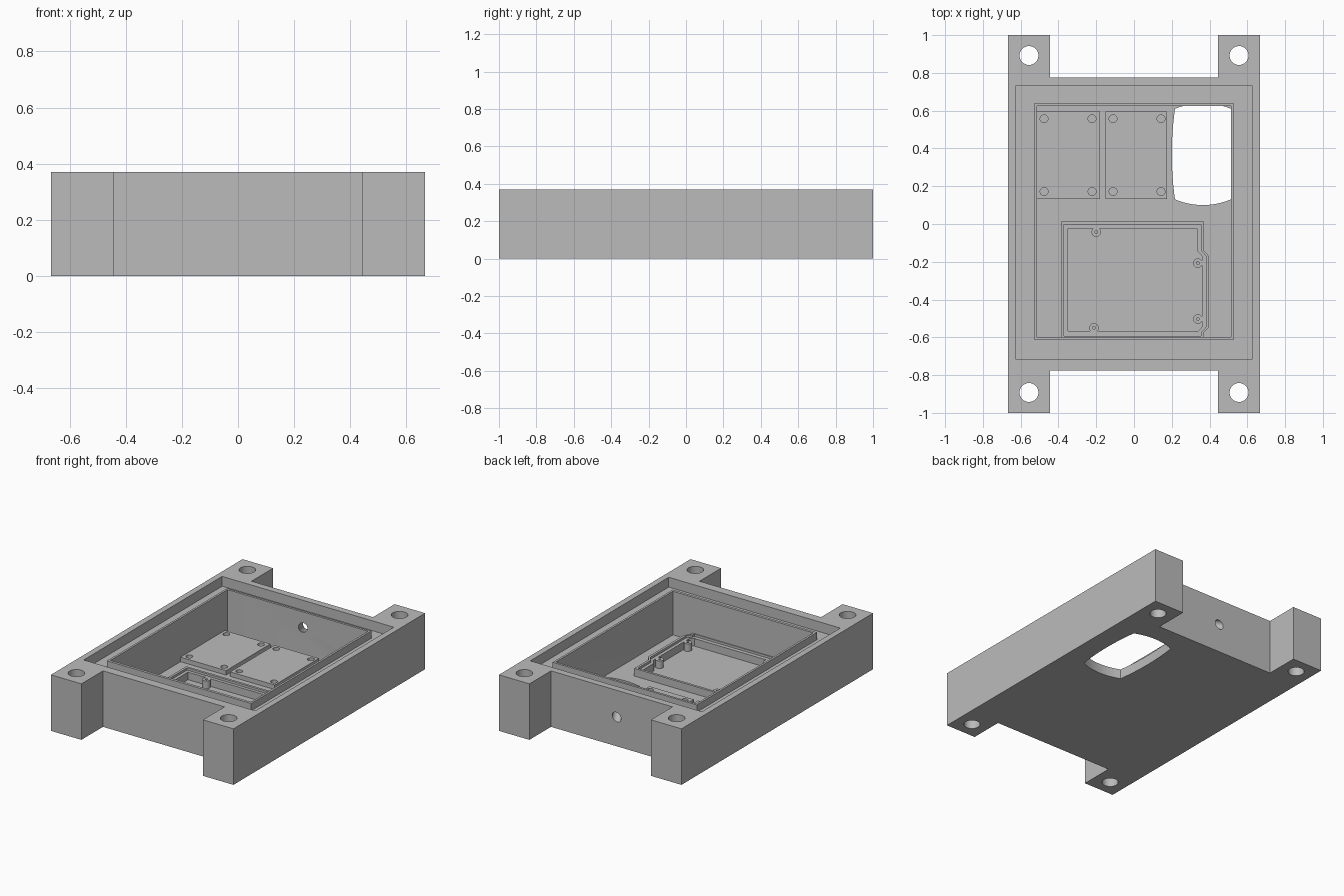
import bpy, bmesh, math
from mathutils import Vector

cube = bpy.data.objects.get("Cube")
if cube:
    bpy.data.objects.remove(cube, do_unlink=True)

grey = bpy.data.materials.new("plain_grey")
grey.use_nodes = True
COLOUR = (0.5, 0.5, 0.5, 1)
grey.diffuse_color = COLOUR
grey.node_tree.nodes["Principled BSDF"].inputs["Base Color"].default_value = COLOUR


def prism(name, outline, z0, z1):
    """Extrude a closed outline upward from z0 to z1."""
    bm = bmesh.new()
    face = bm.faces.new([bm.verts.new((x, y, z0)) for x, y in outline])
    top = bmesh.ops.extrude_face_region(bm, geom=[face])["geom"]
    verts = [v for v in top if isinstance(v, bmesh.types.BMVert)]
    bmesh.ops.translate(bm, verts=verts, vec=(0, 0, z1 - z0))
    bmesh.ops.recalc_face_normals(bm, faces=bm.faces)
    mesh = bpy.data.meshes.new(name)
    bm.to_mesh(mesh)
    bm.free()
    mesh.materials.append(grey)
    obj = bpy.data.objects.new(name, mesh)
    bpy.context.collection.objects.link(obj)
    return obj


def rect(x0, x1, y0, y1):
    return [(x0, y0), (x1, y0), (x1, y1), (x0, y1)]


def circle(x, y, r, n=32):
    return [(x + r * math.cos(math.tau * i / n), y + r * math.sin(math.tau * i / n))
            for i in range(n)]


def combine(target, tool, operation="DIFFERENCE"):
    """Apply a boolean to target and discard the tool."""
    tool.hide_render = True
    mod = target.modifiers.new("boolean", "BOOLEAN")
    mod.operation, mod.object, mod.solver = operation, tool, "EXACT"
    bpy.ops.object.select_all(action="DESELECT")
    bpy.context.view_layer.objects.active = target
    target.select_set(True)
    bpy.ops.object.modifier_apply(modifier=mod.name)
    bpy.data.objects.remove(tool, do_unlink=True)


FLOOR, PLATE, LEDGE, RIM, TOP = 0.065, 0.095, 0.1, 0.115, 0.37

# Main block with four corner legs
quarter = [(0.667, 1), (0.444, 1), (0.444, 0.775)]
back = quarter + [(-x, y) for x, y in reversed(quarter)]
body = prism("housing", back + [(x, -y) for x, y in reversed(back)], 0, TOP)

# Seal channel, raised lip and deep cavity
combine(body, prism("channel", rect(-0.627, 0.627, -0.715, 0.73), 0.305, 0.5))
combine(body, prism("lip", rect(-0.527, 0.527, -0.615, 0.64), 0.28, 0.353), "UNION")
combine(body, prism("cavity", rect(-0.513, 0.513, -0.597, 0.625), FLOOR, 0.5))

# Mounting holes through the legs
for sx in (-1, 1):
    for sy in (-1, 1):
        combine(body, prism("leg_hole", circle(sx * 0.556, sy * 0.892, 0.05, 48), -0.1, 0.5))

# Window in the floor with four bowed sides
corners = [(0.217, 0.13), (0.513, 0.13), (0.513, 0.61), (0.217, 0.61)]
bows = [(0, -0.03), (0.017, 0), (0, 0.03), (-0.017, 0)]
window = []
for i, (bx, by) in enumerate(bows):
    (ax, ay), (cx, cy) = corners[i], corners[(i + 1) % 4]
    for k in range(12):
        t = k / 12
        b = 4 * t * (1 - t)
        window.append((ax + (cx - ax) * t + bx * b, ay + (cy - ay) * t + by * b))
combine(body, prism("window", window, -0.1, 0.075))

# Slanted cable hole through the back wall
inner, outer = Vector((0.037, 0.625, 0.25)), Vector((-0.036, 0.775, 0.193))
drill = prism("cable_hole", circle(0, 0, 0.029), -0.15, 0.15)
drill.rotation_euler = (outer - inner).to_track_quat("Z", "Y").to_euler()
drill.location = (inner + outer) / 2
bpy.context.view_layer.update()
combine(body, drill)

# Two mounting plates with screw holes
plates = []
for name, x0, x1, holes in (("left_plate", -0.15, 0.175, (-0.111, 0.143)),
                            ("right_plate", -0.515, -0.18, (-0.476, -0.222))):
    plate = prism(name, rect(x0, x1, 0.133, 0.595), 0.055, PLATE)
    for hx in holes:
        for hy in (0.172, 0.557):
            combine(plate, prism("screw_hole", circle(hx, hy, 0.021, 24), 0.07, 0.2))
    plates.append(plate)


# Board tray with a rim, a ledge and a pocket
def tray_outline(i, front):
    left, right, bulge, top = -0.386 + i, 0.37 - i, 0.397 - i, 0.013 - i
    return [(left, top), (right, top), (right, -0.14), (bulge, -0.17),
            (bulge, -0.545), (right, -0.575), (right, front), (left, front)]


tray = prism("board_tray", tray_outline(0, -0.6), 0.04, RIM)
combine(tray, prism("ledge", tray_outline(0.016, -0.592), LEDGE, 0.2))
pocket = tray_outline(0.037, -0.566)
for part in (tray, body):
    combine(part, prism("pocket", pocket, 0.05, 0.2))

# Screw bosses along the pocket wall
for x, y in ((-0.2, -0.043), (0.338, -0.207), (0.338, -0.503), (-0.212, -0.55)):
    combine(tray, prism("boss", circle(x, y, 0.025, 24), 0.045, LEDGE), "UNION")
    combine(tray, prism("boss_hole", circle(x, y, 0.008, 12), 0.06, 0.2))

# Smooth the round walls and keep the edges sharp
bpy.ops.object.select_all(action="DESELECT")
for obj in [body, tray] + plates:
    obj.select_set(True)
bpy.context.view_layer.objects.active = body
bpy.ops.object.shade_smooth_by_angle(angle=math.radians(25))
